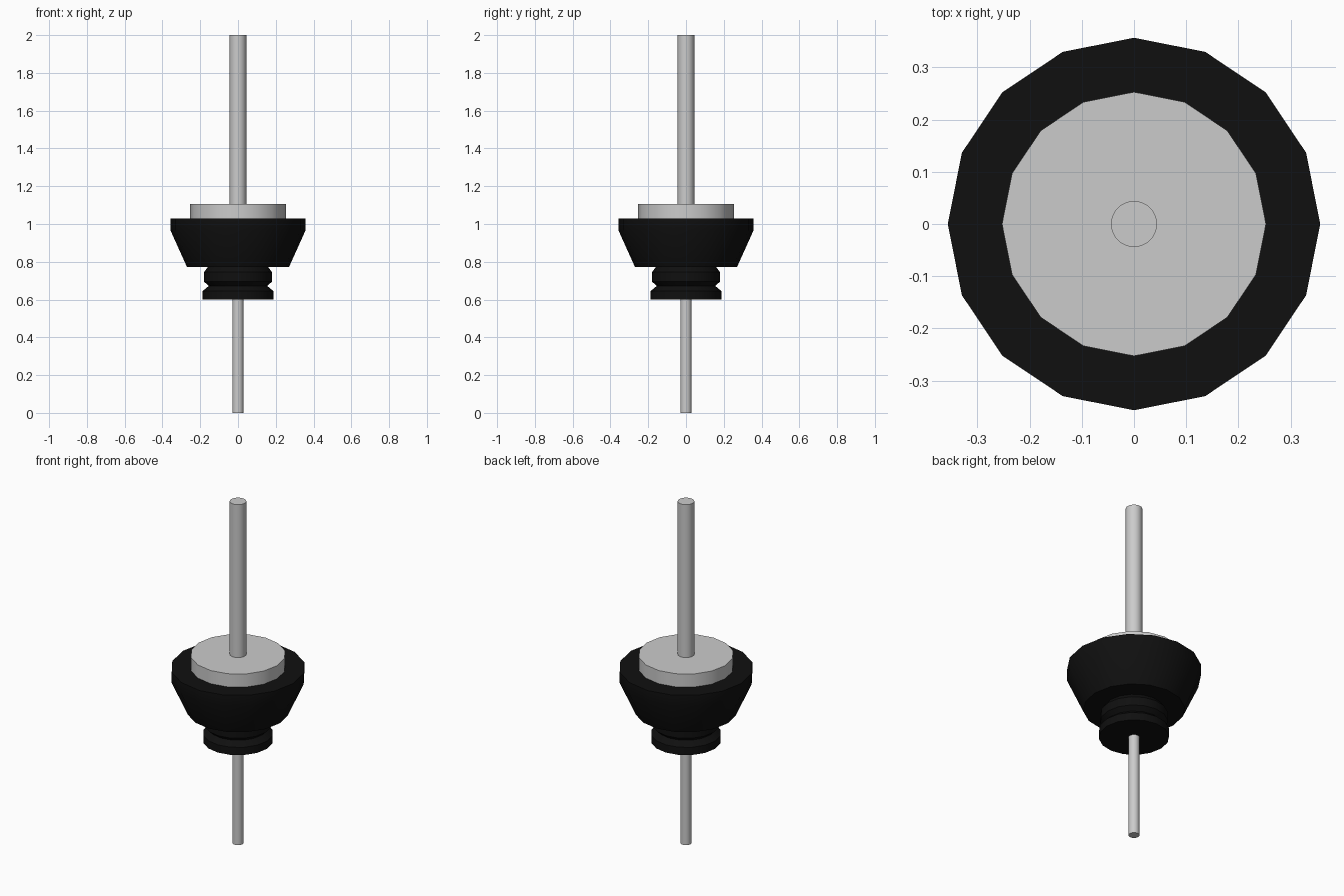
import bpy, bmesh
from math import cos, sin, pi, radians

if "Cube" in bpy.data.objects:
    bpy.data.objects.remove(bpy.data.objects["Cube"])

black = bpy.data.materials.new("black_rubber")
black.diffuse_color = (0.005, 0.005, 0.005, 1)
black.use_nodes = True
black.node_tree.nodes["Principled BSDF"].inputs["Base Color"].default_value = black.diffuse_color


def lathe(name, profile, sides, material=None):
    """Revolve (radius, z) points, listed bottom to top, into a capped solid."""
    bm = bmesh.new()
    rings = [[bm.verts.new((r * cos(2 * pi * i / sides), r * sin(2 * pi * i / sides), z))
              for i in range(sides)] for r, z in profile]
    for low, high in zip(rings, rings[1:]):
        for i in range(sides):
            j = (i + 1) % sides
            bm.faces.new((low[i], low[j], high[j], high[i]))
    bm.faces.new(rings[0][::-1])
    bm.faces.new(rings[-1])
    mesh = bpy.data.meshes.new(name)
    bm.to_mesh(mesh)
    bm.free()
    obj = bpy.data.objects.new(name, mesh)
    bpy.context.collection.objects.link(obj)
    if material:
        mesh.materials.append(material)
    bpy.context.view_layer.objects.active = obj
    obj.select_set(True)
    bpy.ops.object.shade_smooth_by_angle(angle=radians(30))
    obj.select_set(False)
    return obj


# Thin lower pin and thicker upper rod
lathe("lower_pin", [(0.029, 0), (0.029, 0.60)], 32)
lathe("upper_rod", [(0.044, 1.105), (0.044, 2.0)], 32)

# Grey disc seated on the rubber body
lathe("top_disc", [(0.253, 1.028), (0.253, 1.105)], 16)

# Rubber body: grooved neck, underside step, flared cup and straight rim
lathe("rubber_body", [
    (0.187, 0.600), (0.187, 0.645), (0.155, 0.672), (0.180, 0.695),
    (0.180, 0.745), (0.160, 0.772), (0.270, 0.772), (0.357, 0.965),
    (0.357, 1.028)], 16, black)
